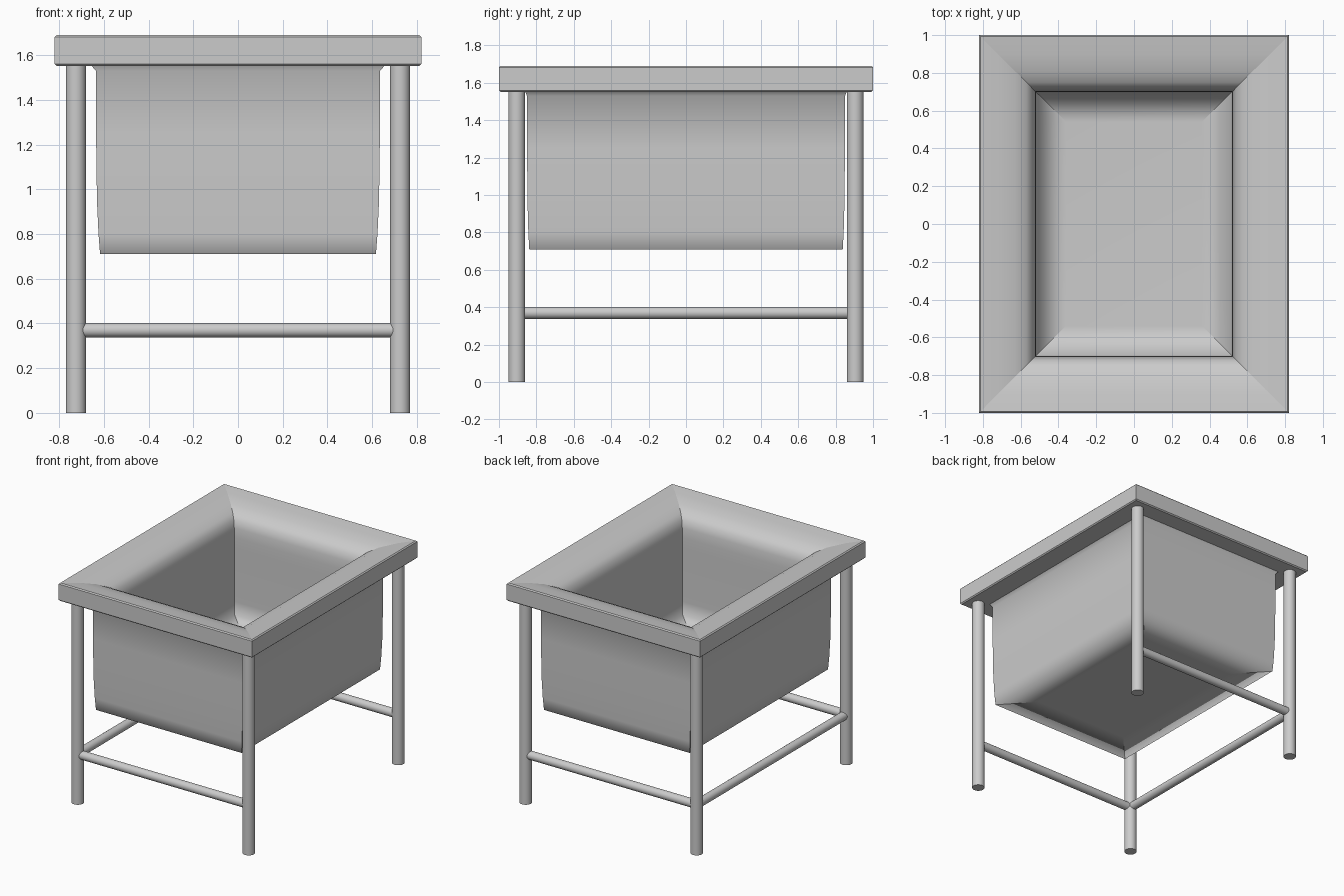
import bpy, bmesh, math
from mathutils import Vector

if "Cube" in bpy.data.objects:
    bpy.data.objects.remove(bpy.data.objects["Cube"])


def link(name, bm):
    me = bpy.data.meshes.new(name)
    bm.to_mesh(me)
    bm.free()
    ob = bpy.data.objects.new(name, me)
    bpy.context.collection.objects.link(ob)
    return ob


def tube(name, a, b, r, sides=32):
    """Capped cylinder between two points."""
    a, b = Vector(a), Vector(b)
    bm = bmesh.new()
    bmesh.ops.create_cone(bm, cap_ends=True, segments=sides,
                          radius1=r, radius2=r, depth=(b - a).length)
    for f in bm.faces:
        f.smooth = len(f.verts) == 4
    for e in bm.edges:
        e.smooth = all(f.smooth for f in e.link_faces)
    ob = link(name, bm)
    ob.rotation_mode = 'QUATERNION'
    ob.rotation_quaternion = (b - a).to_track_quat('Z', 'Y')
    ob.location = (a + b) / 2
    return ob


def rect_loft(name, rings):
    """Stack of rectangles (half x, half y, z, sharp), capped at both ends."""
    bm = bmesh.new()
    loops = [[bm.verts.new((sx * hx, sy * hy, z))
              for sx, sy in ((-1, -1), (1, -1), (1, 1), (-1, 1))]
             for hx, hy, z, _ in rings]
    bm.faces.new(loops[0])
    bm.faces.new(loops[-1])
    for p, q in zip(loops, loops[1:]):
        for i in range(4):
            j = (i + 1) % 4
            bm.faces.new((p[i], p[j], q[j], q[i]))
            bm.edges.get((p[i], q[i])).smooth = False   # crisp corners
    for f in bm.faces:
        f.smooth = True
    for loop, ring in zip(loops, rings):
        if ring[3]:
            for i in range(4):
                bm.edges.get((loop[i], loop[(i + 1) % 4])).smooth = False
    bmesh.ops.recalc_face_normals(bm, faces=bm.faces[:])
    return link(name, bm)


def inset(d, z, sharp=False):
    return (0.82 - d, 1.0 - d, z, sharp)


# Basin: outside from the bottom up, over the rim, down the inside
rect_loft("basin", [
    (0.40, 0.60, 0.71, False),
    (0.617, 0.838, 0.71, False),
    (0.624, 0.843, 0.80, False),
    (0.631, 0.847, 0.95, False),
    (0.635, 0.85, 1.25, False),
    (0.635, 0.85, 1.53, False),
    (0.655, 0.86, 1.552, True),
    inset(0.008, 1.552, True),
    inset(0.0, 1.56, True),
    inset(0.0, 1.682, True),
    inset(0.008, 1.69, True),
    inset(0.10, 1.68),
    inset(0.19, 1.658),
    inset(0.25, 1.628),
    inset(0.28, 1.595),
    inset(0.294, 1.54),
    inset(0.299, 1.47),
    inset(0.30, 1.38),
    inset(0.30, 0.98),
    inset(0.305, 0.88),
    inset(0.46, 0.87),
])

# Legs
LX, LY = 0.725, 0.905
for sx, side in ((-1, "left"), (1, "right")):
    for sy, end in ((-1, "front"), (1, "back")):
        tube(f"{end}_{side}_leg", (sx * LX, sy * LY, 0), (sx * LX, sy * LY, 1.555), 0.045)

# Stretchers on the front, back and left only
for sy, end in ((-1, "front"), (1, "back")):
    tube(f"{end}_stretcher", (-LX, sy * LY, 0.37), (LX, sy * LY, 0.37), 0.032, 24)
tube("left_stretcher", (-LX, -LY, 0.37), (-LX, LY, 0.37), 0.032, 24)
